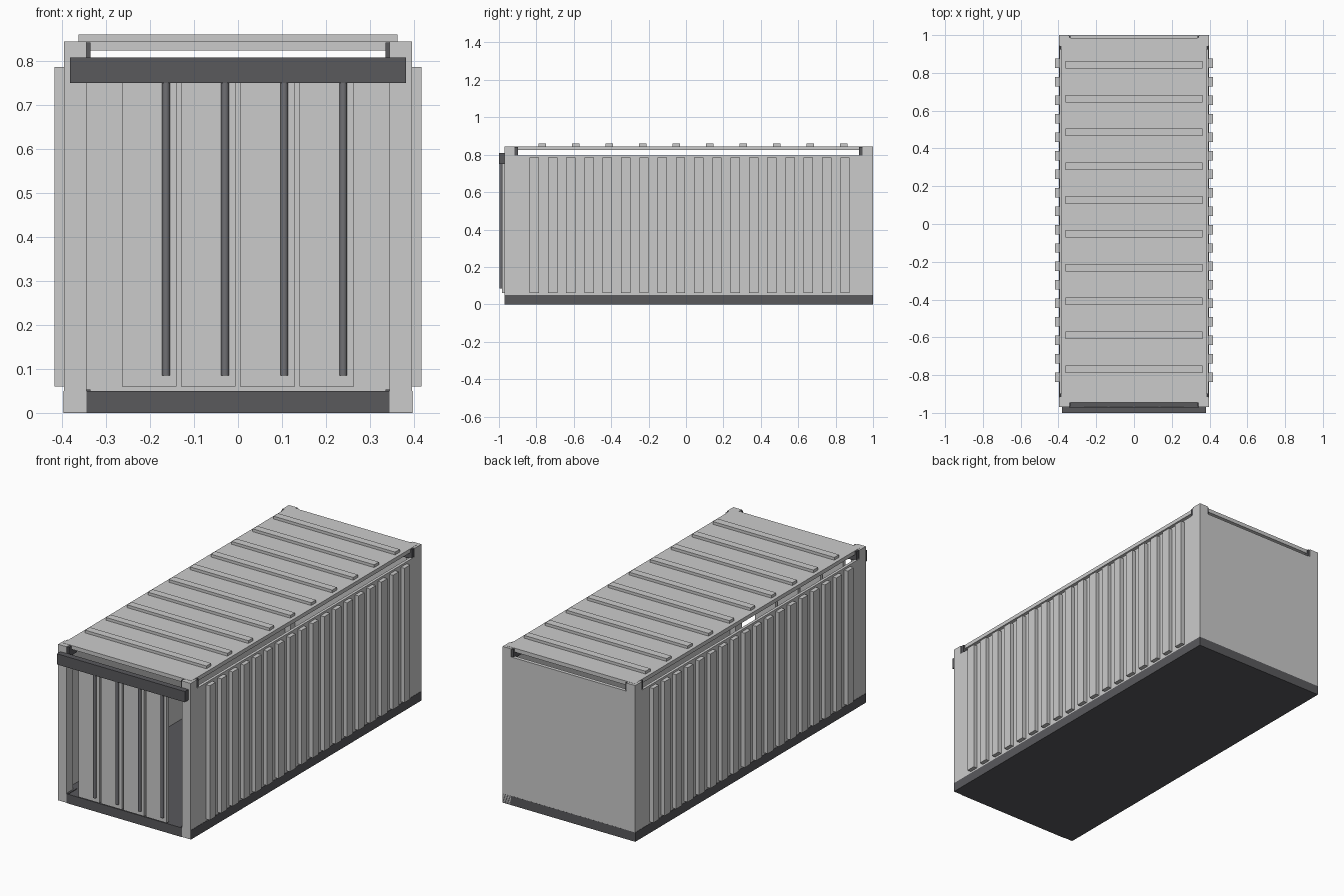
import bpy
import math

if "Cube" in bpy.data.objects:
    bpy.data.objects.remove(bpy.data.objects["Cube"])


def material(name, value):
    m = bpy.data.materials.new(name)
    m.diffuse_color = (value, value, value * 1.08, 1)
    m.use_nodes = True
    m.node_tree.nodes["Principled BSDF"].inputs["Base Color"].default_value = m.diffuse_color
    return m


dark = material("dark_steel", 0.1)
rod_grey = material("rod_steel", 0.16)


def box(name, x, y, z, mat=None):
    """Box from (min, max) ranges on each axis."""
    bpy.ops.mesh.primitive_cube_add(size=1, location=[sum(r) / 2 for r in (x, y, z)])
    ob = bpy.context.object
    ob.name = name
    ob.scale = [r[1] - r[0] for r in (x, y, z)]
    bpy.ops.object.transform_apply(location=False, rotation=False, scale=True)
    if mat:
        ob.data.materials.append(mat)
    return ob


def side_range(s, a, b):
    return tuple(sorted((s * a, s * b)))


# Base slab and main panels
box("floor", (-0.397, 0.397), (-0.968, 1.0), (0.0, 0.05), dark)
box("front_sill", (-0.345, 0.345), (-0.971, -0.94), (0.0, 0.05), dark)
box("back_wall", (-0.38, 0.38), (0.98, 0.9995), (0.05, 0.80))
box("roof", (-0.383, 0.383), (-0.945, 0.985), (0.824, 0.845))

for s, side in ((-1, "left"), (1, "right")):
    box(side + "_wall", side_range(s, 0.38, 0.3955), (-0.96, 0.99), (0.05, 0.797))

    # Vertical wall corrugations
    for i in range(18):
        y = -0.811 + i * 0.0977
        box(f"{side}_wall_rib", side_range(s, 0.385, 0.417),
            (y - 0.025, y + 0.025), (0.06, 0.786))

    # Corner posts with dark corner fittings at both ends
    for y0, y1, f0, f1, end in ((-0.97, -0.917, -0.966, -0.897, "front"),
                                (0.943, 1.0, 0.925, 0.996, "back")):
        box(f"{end}_{side}_post", side_range(s, 0.345, 0.396), (y0, y1), (0.001, 0.844))
        box(f"{end}_{side}_top_fitting", side_range(s, 0.335, 0.392),
            (f0, f1), (0.79, 0.842), dark)
        box(f"{end}_{side}_bottom_fitting", side_range(s, 0.335, 0.392),
            (f0, f1), (0.002, 0.053), dark)

# Roof ribs
for i in range(10):
    y = -0.768 + i * 0.179
    box("roof_rib", (-0.363, 0.363), (y - 0.02, y + 0.02), (0.84, 0.86))

# Door panels with locking rods
for i in range(4):
    x = -0.2015 + i * 0.1343
    box("door_panel", (x - 0.062, x + 0.062), (-0.985, -0.965), (0.06, 0.786))
    bpy.ops.mesh.primitive_cylinder_add(vertices=12, radius=0.009, depth=0.677,
                                        location=(x + 0.038, -0.989, 0.4235))
    rod = bpy.context.object
    rod.name = "locking_rod"
    rod.data.materials.append(rod_grey)
    bpy.ops.object.shade_smooth_by_angle(angle=math.radians(40))

# Header beam across the door end
box("door_header", (-0.382, 0.382), (-1.0, -0.968), (0.75, 0.808), dark)
